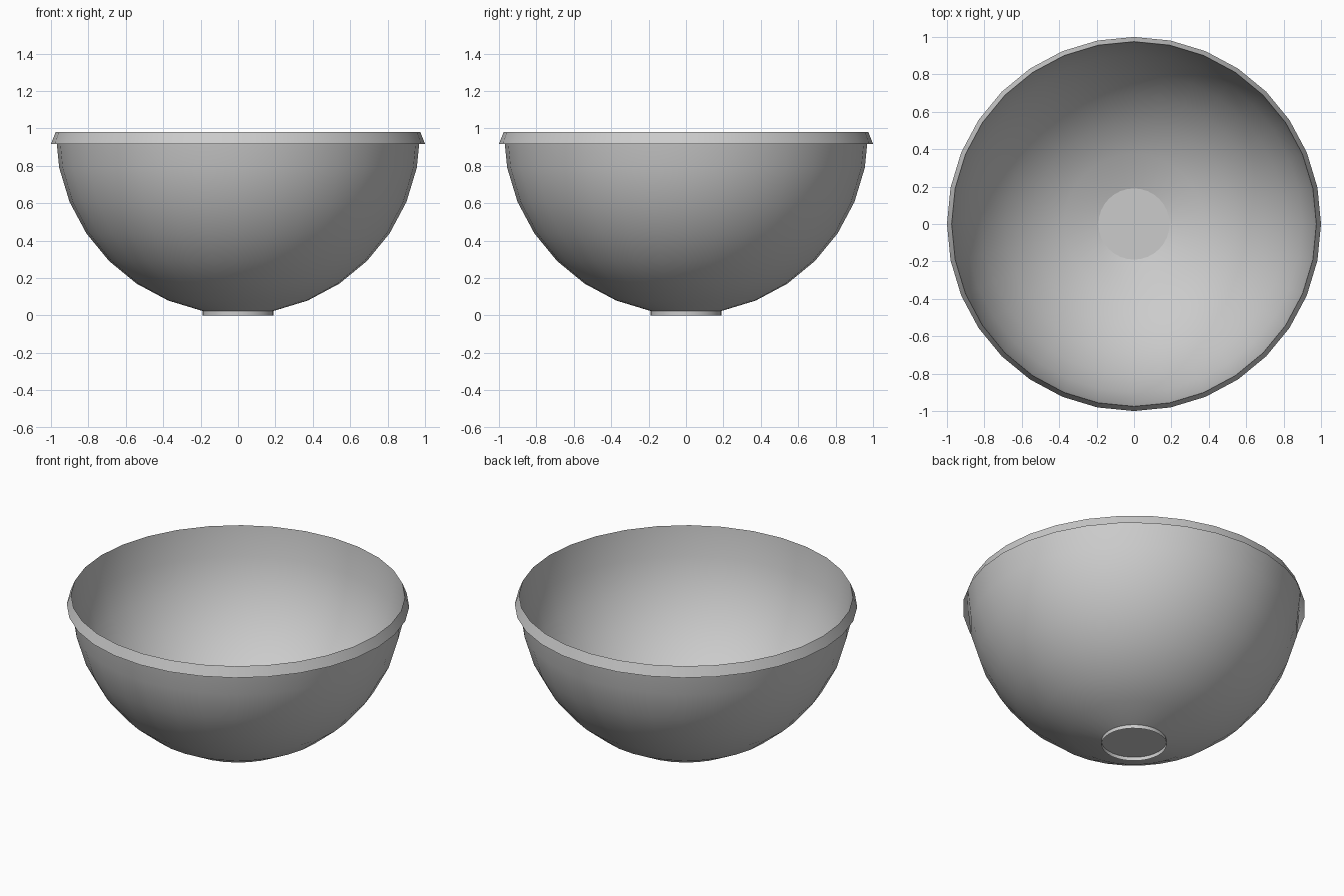
import bpy, bmesh
from math import sin, cos, pi, radians

if "Cube" in bpy.data.objects:
    bpy.data.objects.remove(bpy.data.objects["Cube"])

SEG, R, RIM_Z = 32, 0.975, 0.98


def revolve(name, profile, cap=False):
    """Spin (radius, z) points into an open thin shell; cap fills the first ring."""
    bm = bmesh.new()
    rings = [[bm.verts.new((r * cos(2 * pi * i / SEG), r * sin(2 * pi * i / SEG), z))
              for i in range(SEG)] for r, z in profile]
    for a, b in zip(rings, rings[1:]):
        for i in range(SEG):
            j = (i + 1) % SEG
            bm.faces.new((a[i], a[j], b[j], b[i]))
    if cap:
        bm.faces.new(rings[0][::-1])
    mesh = bpy.data.meshes.new(name)
    bm.to_mesh(mesh)
    bm.free()
    ob = bpy.data.objects.new(name, mesh)
    bpy.context.collection.objects.link(ob)
    bpy.ops.object.select_all(action='DESELECT')
    ob.select_set(True)
    bpy.context.view_layer.objects.active = ob
    bpy.ops.object.shade_smooth_by_angle(angle=radians(30))
    # keep the flat floor crisp against the curved wall
    if cap:
        mesh.polygons[-1].use_smooth = False
    return ob


# Half-sphere wall with a flat floor
steps = [k * pi / 16 for k in range(1, 9)]
bowl_profile = [(R * sin(a), RIM_Z - R * cos(a)) for a in steps]
bowl = revolve("bowl", bowl_profile, cap=True)

# Thin open foot ring under the floor
foot_r, floor_z = bowl_profile[0]
revolve("foot_ring", [(foot_r, 0), (foot_r, floor_z)])

# Flared lip folded down around the top edge
revolve("rim_lip", [(1.0, 0.917), (R, RIM_Z)])
